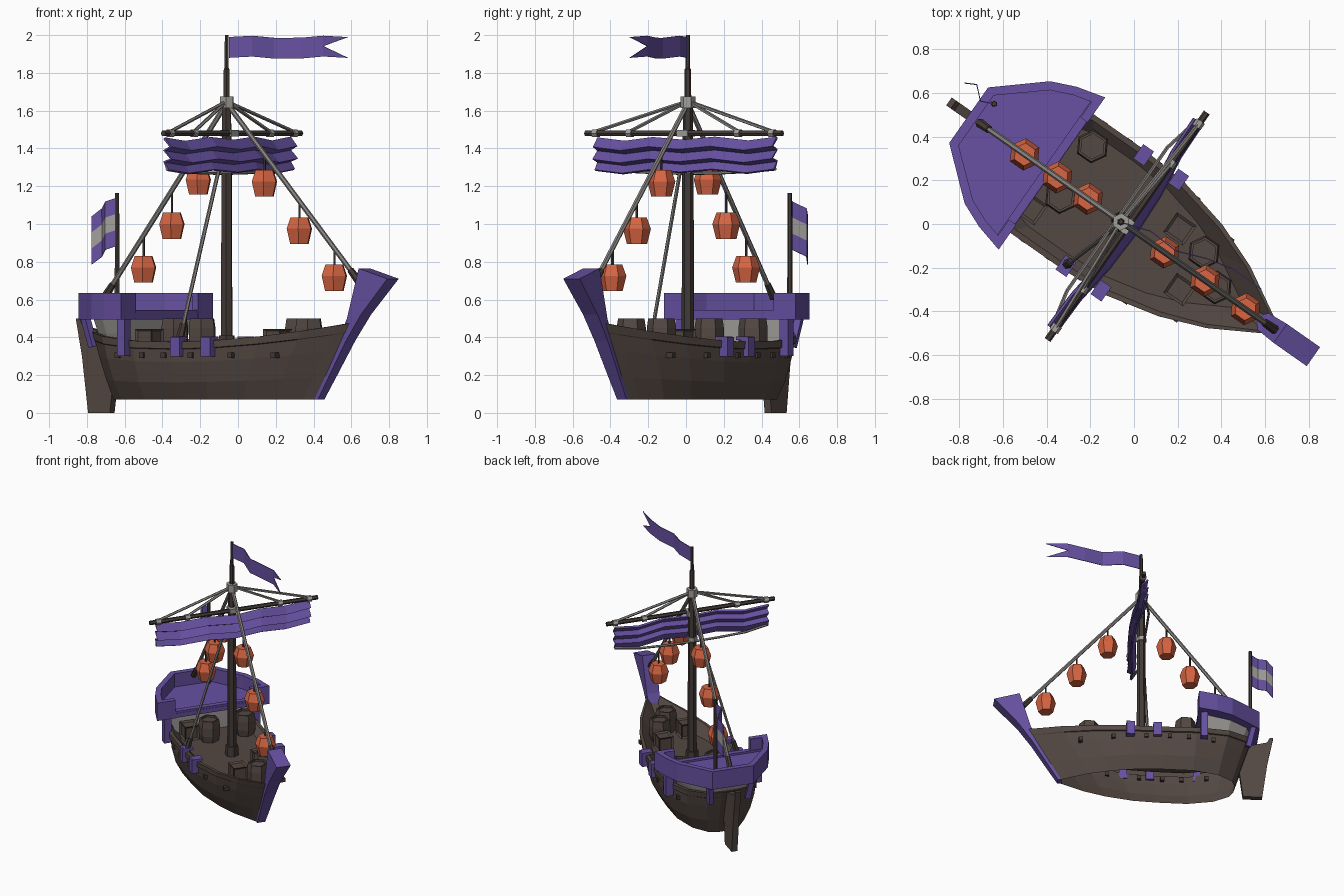
import bpy, bmesh, math
from mathutils import Vector, Matrix

if "Cube" in bpy.data.objects:
    bpy.data.objects.remove(bpy.data.objects["Cube"])

# Ship frame: u to the bow, v to port, mast at the origin; turned in plan at placement
PLACE = Matrix.Translation((-0.06, 0.01, 0)) @ Matrix.Rotation(math.radians(-35), 4, 'Z')

def mat(name, c):
    m = bpy.data.materials.new(name)
    m.diffuse_color = (*c, 1)
    m.use_nodes = True
    m.node_tree.nodes["Principled BSDF"].inputs["Base Color"].default_value = m.diffuse_color
    return m

WOOD = mat("hull_brown", (0.088, 0.065, 0.056))
DARK = mat("dark_wood", (0.056, 0.043, 0.038))
PURPLE = mat("purple", (0.135, 0.082, 0.36))
ORANGE = mat("lantern_orange", (0.68, 0.13, 0.055))
GREY = mat("pale_grey", (0.36, 0.35, 0.33))
ROPE = mat("rope_grey", (0.24, 0.225, 0.21))

def make(name, verts, faces, m, solid=0):
    me = bpy.data.meshes.new(name)
    me.from_pydata([tuple(v) for v in verts], [], faces)
    bm = bmesh.new()
    bm.from_mesh(me)
    bmesh.ops.recalc_face_normals(bm, faces=bm.faces)
    bm.to_mesh(me)
    bm.free()
    me.materials.append(m)
    ob = bpy.data.objects.new(name, me)
    bpy.context.collection.objects.link(ob)
    ob.matrix_world = PLACE
    if solid:
        s = ob.modifiers.new("thickness", 'SOLIDIFY')
        s.thickness = solid
        s.offset = 0
    return ob

def loft(name, rings, m, caps=(True, True)):
    n = len(rings[0])
    faces = [(i * n + j, i * n + (j + 1) % n, (i + 1) * n + (j + 1) % n, (i + 1) * n + j)
             for i in range(len(rings) - 1) for j in range(n)]
    if caps[0]:
        faces.append(tuple(range(n)))
    if caps[1]:
        faces.append(tuple(range((len(rings) - 1) * n, len(rings) * n)))
    return make(name, [p for r in rings for p in r], faces, m)

def prism(name, outline, z0, z1, m):
    return loft(name, [[(u, v, z) for u, v in outline] for z in (z0, z1)], m)

def side_plate(name, profile, h, m):
    return loft(name, [[(u, s * h, z) for u, z in profile] for s in (-1, 1)], m)

def turned(name, u, v, prof, m, n=6):
    return loft(name, [[(u + r * math.cos(a * math.tau / n), v + r * math.sin(a * math.tau / n), z)
                        for a in range(n)] for r, z in prof], m)

def rod(name, a, b, r, m, n=6, r2=None):
    a, b = Vector(a), Vector(b)
    q = (b - a).to_track_quat('Z', 'Y')
    ring = lambda p, rad: [p + q @ Vector((rad * math.cos(k * math.tau / n), rad * math.sin(k * math.tau / n), 0))
                           for k in range(n)]
    return loft(name, [ring(a, r), ring(b, r2 or r)], m)

def box(name, c, s, m):
    pts = [(c[0] + x * s[0] / 2, c[1] + y * s[1] / 2) for x, y in ((-1, -1), (1, -1), (1, 1), (-1, 1))]
    return prism(name, pts, c[2] - s[2] / 2, c[2] + s[2] / 2, m)

def local(x, y):
    p = PLACE.inverted() @ Vector((x, y, 0))
    return p.x, p.y

# Hull: rail plan stations lofted from an open waterline bottom up to the rail and in to the deck
PLAN = [(-.79, .06), (-.76, .15), (-.62, .26), (-.38, .325), (-.1, .325), (.13, .31),
        (.39, .25), (.6, .17), (.77, .075), (.85, .03)]

def sheer(u):
    d = u + .15
    return .375 + (.1 * (d / .98) ** 2 if d > 0 else .05 * (d / .6) ** 2)

def half_width(u):
    for (a, va), (b, vb) in zip(PLAN, PLAN[1:]):
        if a <= u <= b:
            return va + (vb - va) * (u - a) / (b - a)
    return .05

def ring(fn):
    return [fn(u, v) for u, v in PLAN] + [fn(u, -v) for u, v in reversed(PLAN)]

def level(f, g):
    def fn(u, v):
        ub = -.675 + (u + .79) * .777
        return (ub + (u - ub) * f, v * g, .07 + (sheer(u) - .07) * f)
    return ring(fn)

loft("hull", [level(0, .75), level(.3, .9), level(.65, .98), level(.87, .99), level(.88, 1.02), level(1, 1.02),
              ring(lambda u, v: (u * .98, v * .94, sheer(u))),
              ring(lambda u, v: (u * .8 - .03, v * .8, .335))], WOOD, (False, True))

# Stem post and rudder
stem = [(.61, .07, .03), (.69, .2, .036), (.80, .38, .043), (.90, .52, .047), (1.075, .71, .053)]
inner = [(.58, .07), (.65, .2), (.75, .38), (.81, .50), (.89, .765)]
loft("stem_post", [[(u, h, z), (u, -h, z), (iu, -h, iz), (iu, h, iz)]
                   for (u, z, h), (iu, iz) in zip(stem, inner)], PURPLE)
side_plate("rudder", [(-.74, 0), (-.88, 0), (-.92, .3), (-.96, .5), (-.935, .5), (-.915, .46), (-.76, .42),
                      (-.7, .3)], .022, WOOD)

# Hull pegs, purple side cleats and castle brackets
for s in (-1, 1):
    for u in (-.5, -.32, -.18, -.01, .226, .46):
        box("hull_peg", (u, s * (half_width(u) - .012), .305), (.028, .04, .03), DARK)
    for u in (-.09, .106):
        box("side_cleat", (u, s * .325, .35), (.06, .05, .105), PURPLE)
        box("cleat_cap", (u, s * .305, .395), (.06, .07, .02), PURPLE)
    box("castle_bracket", (-.43, s * .335, .4), (.05, .055, .2), PURPLE)
    rod("stern_bracket", (-.765, s * .14, .35), (-.80, s * .16, .5), .026, PURPLE, 4)

# Stern castle: grey cabin, purple floor, parapet and front end posts
CASTLE = [(-.385, .425), (-.52, .39), (-.634, .341), (-.85, .155)]
full = CASTLE + [(u, -v) for u, v in reversed(CASTLE)]
CABIN = [(-.45, .30), (-.62, .24), (-.74, .145), (-.77, .06)]
cabin = CABIN + [(u, -v) for u, v in reversed(CABIN)]
loft("cabin_wall", [[(-.45 + (u + .45) * k, v * k, z) for u, v in cabin]
                    for k, z in ((.85, .335), (.97, .42), (1.06, .51))], GREY)
prism("castle_floor", [(u * .98 - .01, v * .95) for u, v in full], .5, .53, PURPLE)
inside = [(-.385 + (u + .385) * .91, v * .9) for u, v in full]
loft("castle_parapet", [[(*o, .495), (*o, .635), (*i, .635), (*i, .495)] for o, i in zip(full, inside)], PURPLE)
box("castle_front_sill", (-.41, 0, .52), (.04, .8, .05), PURPLE)
for s in (-1, 1):
    box("castle_front_post", (-.405, s * .345, .565), (.04, .12, .14), PURPLE)

# Mast with pole, collars and foot
turned("mast", 0, 0, [(.034, .33), (.03, 1.3), (.025, 1.66)], DARK)
turned("mast_foot", 0, 0, [(.05, .33), (.045, .41)], DARK)
turned("mast_pole", 0, 0, [(.018, 1.66), (.017, 1.82), (.012, 1.825), (.011, 2.0)], DARK)
turned("mast_top_collar", 0, 0, [(.04, 1.615), (.04, 1.675)], GREY)
turned("mast_band", 0, 0, [(.038, 1.27), (.038, 1.3)], GREY)

# Yard, its rings and lifts
rod("yard", (.035, -.635, 1.48), (.035, .635, 1.48), .016, DARK)
for v in (-.57, -.35, .35, .57):
    rod("yard_ring", (.035, v - .017, 1.48), (.035, v + .017, 1.48), .023, GREY)
    rod("yard_lift", (0, 0, 1.65), (.035, v, 1.49), .010, ROPE, 5)
box("yard_sling", (.02, 0, 1.48), (.07, .07, .035), GREY)

# Furled sail: pleated rows, bulging forward of the mast at the middle
cols = [-.58, -.4, -.2, 0, .2, .4, .58]
wave = [.004, -.014, .006, -.008, .008, -.012, .008]
rows = [(.045, 1.45), (.085, 1.405), (.045, 1.385), (.09, 1.34), (.045, 1.325), (.07, 1.28)]
sv = [(u - .045 * abs(v) / .58 + w * .5, v, z + w) for u, z in rows for v, w in zip(cols, wave)]
sf = [(i * 7 + j, i * 7 + j + 1, i * 7 + j + 8, i * 7 + j + 7) for i in range(5) for j in range(6)]
make("furled_sail", sv, sf, PURPLE, .014)
foot = [(-.02 if abs(v) < .5 else .02, v, 1.268 + .07 * v * v) for v in cols]
for a, b in zip(foot, foot[1:]):
    rod("sail_foot_rope", a, b, .009, ROPE, 5)

# Stays, shroud and their dark end sleeves
top = Vector((0, 0, 1.64))
ends = [Vector((.86, 0, .69)), Vector((-.79, 0, .61)), Vector((-.09, -.3, .4))]
for e, t in zip(ends, (top, top, Vector((0, -.02, 1.42)))):
    rod("stay", t, e, .0135 if e != ends[2] else .0105, ROPE)
    rod("stay_sleeve", e.lerp(t, .07), e, .018, DARK, 6, .022)

# Lanterns hung from the stays
for x, z in ((.14, 1.215), (.325, .965), (.51, .715), (-.21, 1.225), (-.35, .99), (-.5, .76)):
    u = (x + .06) / .819
    e = ends[0] if u > 0 else ends[1]
    turned("lantern", u, 0, [(.054, z - .07), (.074, z + .01), (.052, z + .07)], ORANGE)
    rod("lantern_hanger", (u, 0, z + .065), (u, 0, top.lerp(e, u / e.x).z), .007, DARK, 5)

# Masthead pennant: rows of three points, the last quads cut to a swallow tail
tip = Vector((*local(.59, -.28), 0))
perp = Vector((-tip.y, tip.x, 0)).normalized()
pv = []
for k, t in enumerate((0.02, .2, .4, .6, .78, 1)):
    for z in (1.99, 1.935, 1.88):
        p = tip * t + perp * (.02 * math.sin(k * 2.2))
        pv.append((p.x, p.y, z + .007 * math.sin(k * 1.9)))
pf = [(3 * i + j, 3 * i + j + 1, 3 * i + j + 4, 3 * i + j + 3) for i in range(4) for j in (0, 1)]
make("pennant", pv, pf + [(12, 13, 15), (13, 14, 17)], PURPLE, .005)

# Stern flag and pole, with a pale middle stripe
fu, fv = local(-.64, .55)
turned("flag_pole", fu, fv, [(.015, .5), (.012, 1.165)], DARK)
end = Vector(local(-.775, .645)) - Vector((fu, fv))
side = Vector((-end.y, end.x)).normalized()
gv = []
for k, t in enumerate((0, .35, .7, 1)):
    p = Vector((fu, fv)) + end * t + side * (.03 * math.sin(k * 2.1))
    for j in range(4):
        gv.append((p.x, p.y, 1.14 - (.04 * t + .06 * t * t) - j * .085))
gf = [(4 * i + j, 4 * i + j + 1, 4 * i + j + 5, 4 * i + j + 4) for j in range(3) for i in range(3)]
flag = make("stern_flag", gv, gf, PURPLE, .005)
flag.data.materials.append(GREY)
for p in flag.data.polygons:
    p.material_index = 1 if 3 <= p.index < 6 else 0

# Deck cargo: six-sided barrels with rims, framed crates
for x, y in ((-.19, .355), (-.335, .123), (.32, -.13), (.375, -.29)):
    u, v = local(x, y)
    turned("barrel", u, v, [(.066, .33), (.078, .385), (.078, .45), (.07, .5), (.058, .5), (.058, .485)], WOOD)
for x, y in ((.21, -.023), (.21, -.30), (-.47, .07)):
    u, v = local(x, y)
    c = box("crate", (u, v, .39), (.11, .11, .11), WOOD)
    bm = bmesh.new()
    bm.from_mesh(c.data)
    bmesh.ops.inset_individual(bm, faces=bm.faces[:], thickness=.018, depth=-.01)
    bm.to_mesh(c.data)
    bm.free()
